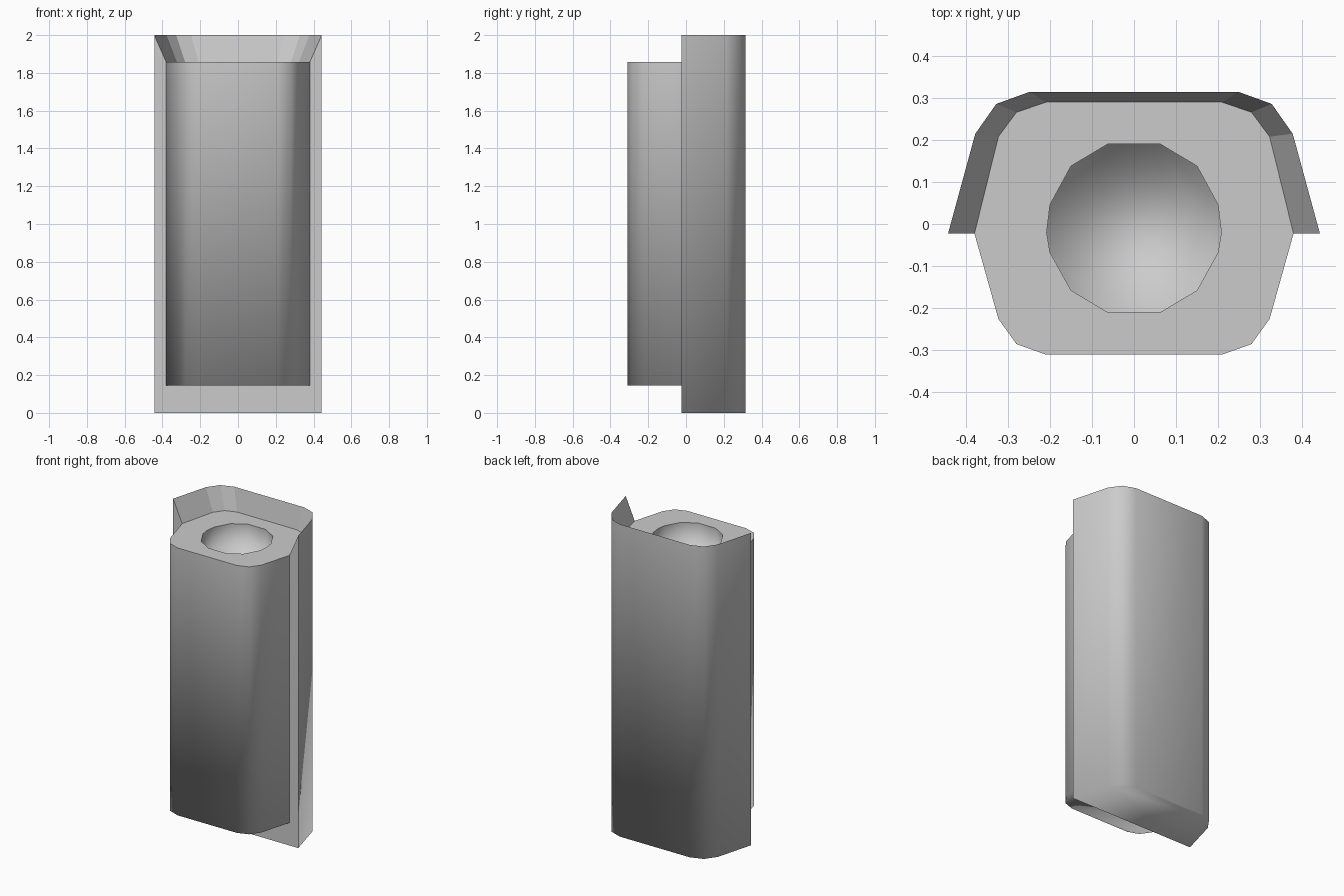
import bpy, bmesh

if "Cube" in bpy.data.objects:
    bpy.data.objects.remove(bpy.data.objects["Cube"])

Y0 = -0.023  # parting plane between casing and body


def mirror_x(half):
    """Complete a right-to-centre chain with its left half."""
    return half + [(-x, y) for x, y in reversed(half)]


def ring(bm, pts, z):
    return [bm.verts.new((x, y, z)) for x, y in pts]


def bridge(bm, a, b, closed=True):
    n = len(a)
    for i in range(n if closed else n - 1):
        j = (i + 1) % n
        bm.faces.new((a[i], a[j], b[j], b[i]))


def finish(bm, name, sharp_test):
    bmesh.ops.recalc_face_normals(bm, faces=bm.faces[:])
    for f in bm.faces:
        f.smooth = True
    for e in bm.edges:
        if sharp_test(e):
            e.smooth = False
    me = bpy.data.meshes.new(name)
    bm.to_mesh(me)
    bm.free()
    ob = bpy.data.objects.new(name, me)
    bpy.context.collection.objects.link(ob)
    return ob


outer_back = mirror_x([(0.443, Y0), (0.378, 0.215), (0.328, 0.286), (0.248, 0.315)])
inner_back = mirror_x([(0.38, Y0), (0.323, 0.208), (0.28, 0.266), (0.21, 0.29)])
body_front = [(-0.323, -0.226), (-0.28, -0.286), (-0.21, -0.311),
              (0.21, -0.311), (0.28, -0.286), (0.323, -0.226)]
body_profile = inner_back + body_front

# Back casing: half shell with flared top lip, inner channel and solid base
bm = bmesh.new()
base = ring(bm, outer_back, 0)
rim = ring(bm, outer_back, 2)
seat = ring(bm, inner_back, 1.857)
floor = ring(bm, inner_back, 0.145)
bridge(bm, base, rim, False)
bridge(bm, rim, seat, False)
bridge(bm, seat, floor, False)
bm.faces.new(base)
bm.faces.new(floor)
for i in (0, -1):
    bm.faces.new((base[i], rim[i], seat[i], floor[i]))
bm.faces.new((base[0], floor[0], floor[-1], base[-1]))


def casing_sharp(e):
    a, b = e.verts
    on_front = abs(a.co.y - Y0) < 1e-4 and abs(b.co.y - Y0) < 1e-4
    return on_front or min(a.co.z, b.co.z) > 1.5


finish(bm, "back_casing", casing_sharp)

# Inner body: rounded block with a shallow round socket in the top
hole_back = mirror_x([(0.208, -0.02), (0.2, 0.046), (0.15, 0.138), (0.063, 0.19)])
hole_front = [(-0.2, -0.068), (-0.15, -0.158), (-0.063, -0.21),
              (0.063, -0.21), (0.15, -0.158), (0.2, -0.068)]
hole = hole_back + hole_front
bm = bmesh.new()
bottom = ring(bm, body_profile, 0.145)
top = ring(bm, body_profile, 1.857)
hole_top = ring(bm, hole, 1.857)
hole_floor = ring(bm, hole, 1.71)
bm.faces.new(bottom)
bridge(bm, bottom, top)
bridge(bm, top, hole_top)
bridge(bm, hole_top, hole_floor)
bm.faces.new(hole_floor)
finish(bm, "inner_body", lambda e: min(v.co.z for v in e.verts) > 1.8)
